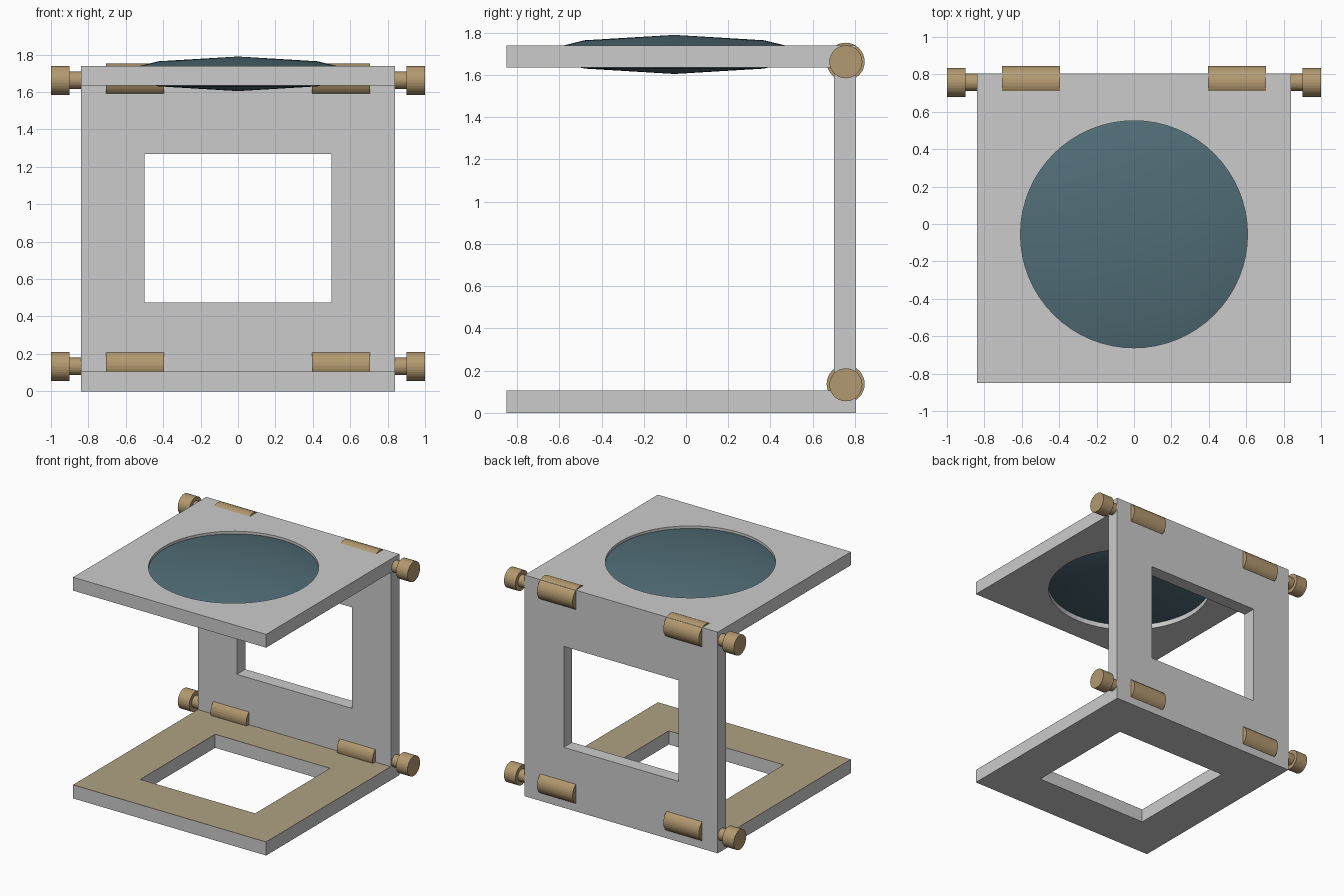
import bpy, bmesh, math
from mathutils import Matrix

if "Cube" in bpy.data.objects:
    bpy.data.objects.remove(bpy.data.objects["Cube"])


def material(name, rgb):
    m = bpy.data.materials.new(name)
    m.diffuse_color = (*rgb, 1)
    m.use_nodes = True
    m.node_tree.nodes["Principled BSDF"].inputs["Base Color"].default_value = m.diffuse_color
    return m


BRASS = material("brass", (0.45, 0.32, 0.16))
SCALE_FACE = material("pale_tan", (0.43, 0.36, 0.23))
GLASS = material("lens_glass", (0.08, 0.15, 0.18))


def finish(name, bm, mat=None):
    bmesh.ops.recalc_face_normals(bm, faces=bm.faces)
    me = bpy.data.meshes.new(name)
    bm.to_mesh(me)
    bm.free()
    ob = bpy.data.objects.new(name, me)
    bpy.context.collection.objects.link(ob)
    if mat:
        me.materials.append(mat)
    return ob


def box(name, x, y, z, mat=None):
    bm = bmesh.new()
    bmesh.ops.create_cube(bm, size=1)
    for v in bm.verts:
        v.co = [(lo + hi) / 2 + c * (hi - lo) for c, (lo, hi) in zip(v.co, (x, y, z))]
    return finish(name, bm, mat)


def lathe(name, profile, matrix, mat, n=32):
    """Spin (radius, height) points around local z, then place."""
    bm = bmesh.new()
    vs = [bm.verts.new((r, 0, h)) for r, h in profile]
    es = [bm.edges.new(p) for p in zip(vs, vs[1:])]
    bmesh.ops.spin(bm, geom=vs + es, cent=(0, 0, 0), axis=(0, 0, 1),
                   angle=math.tau, steps=n, use_duplicate=False)
    bmesh.ops.remove_doubles(bm, verts=bm.verts, dist=1e-4)
    bmesh.ops.transform(bm, matrix=matrix, verts=bm.verts)
    return finish(name, bm, mat)


def cut(ob, cutter):
    mod = ob.modifiers.new("opening", 'BOOLEAN')
    mod.operation = 'DIFFERENCE'
    mod.solver = 'EXACT'
    mod.object = cutter
    bpy.context.view_layer.objects.active = ob
    bpy.ops.object.modifier_apply(modifier=mod.name)


def drop(ob):
    bpy.data.objects.remove(ob)


# Folding frame: C-shaped side profile extruded across the width
W = 0.84
profile = [(-0.85, 0), (0.805, 0), (0.805, 1.74), (-0.85, 1.74),
           (-0.85, 1.635), (0.70, 1.635), (0.70, 0.105), (-0.85, 0.105)]
bm = bmesh.new()
f = bm.faces.new([bm.verts.new((-W, y, z)) for y, z in profile])
ext = bmesh.ops.extrude_face_region(bm, geom=[f])["geom"]
bmesh.ops.translate(bm, vec=(2 * W, 0, 0),
                    verts=[g for g in ext if isinstance(g, bmesh.types.BMVert)])
frame = finish("folding_frame", bm)

# Tan facing on the upper side of the base
facing = box("base_facing", (-W, W), (-0.85, 0.70), (0.103, 0.107), SCALE_FACE)

# Window openings and round lens opening
base_hole = box("base_cutter", (-0.5, 0.5), (-0.50, 0.43), (-0.1, 0.3))
back_hole = box("back_cutter", (-0.5, 0.5), (0.6, 0.9), (0.475, 1.27))
lens_at = Matrix.Translation((0, -0.055, 1.6975))
lens_hole = lathe("lens_cutter", [(0, -0.2), (0.607, -0.2), (0.607, 0.2), (0, 0.2)],
                  lens_at, None, 64)
for c in (base_hole, back_hole, lens_hole):
    cut(frame, c)
cut(facing, base_hole)
for c in (base_hole, back_hole, lens_hole):
    drop(c)

# Biconvex lens
lens = lathe("lens", [(0, -0.0925), (0.425, -0.067), (0.607, -0.0225),
                      (0.607, 0.0225), (0.425, 0.067), (0, 0.0925)], lens_at, GLASS, 64)
bpy.ops.object.select_all(action='DESELECT')
lens.select_set(True)
bpy.context.view_layer.objects.active = lens
bpy.ops.object.shade_smooth_by_angle(angle=math.radians(30))

# Hinge barrels and end knobs, on both hinge lines and both sides
for level, zb, zk in (("lower", 0.137, 0.133), ("upper", 1.663, 1.6625)):
    for side, s in (("left", -1), ("right", 1)):
        turn = Matrix.Rotation(s * math.pi / 2, 4, 'Y')
        lathe(f"{level}_{side}_hinge_barrel",
              [(0, 0.395), (0.09, 0.395), (0.09, 0.705), (0, 0.705)],
              Matrix.Translation((0, 0.756, zb)) @ turn, BRASS)
        lathe(f"{level}_{side}_hinge_knob",
              [(0, 0.80), (0.047, 0.80), (0.047, 0.90), (0.078, 0.90), (0.078, 1.0), (0, 1.0)],
              Matrix.Translation((0, 0.757, zk)) @ turn, BRASS)
